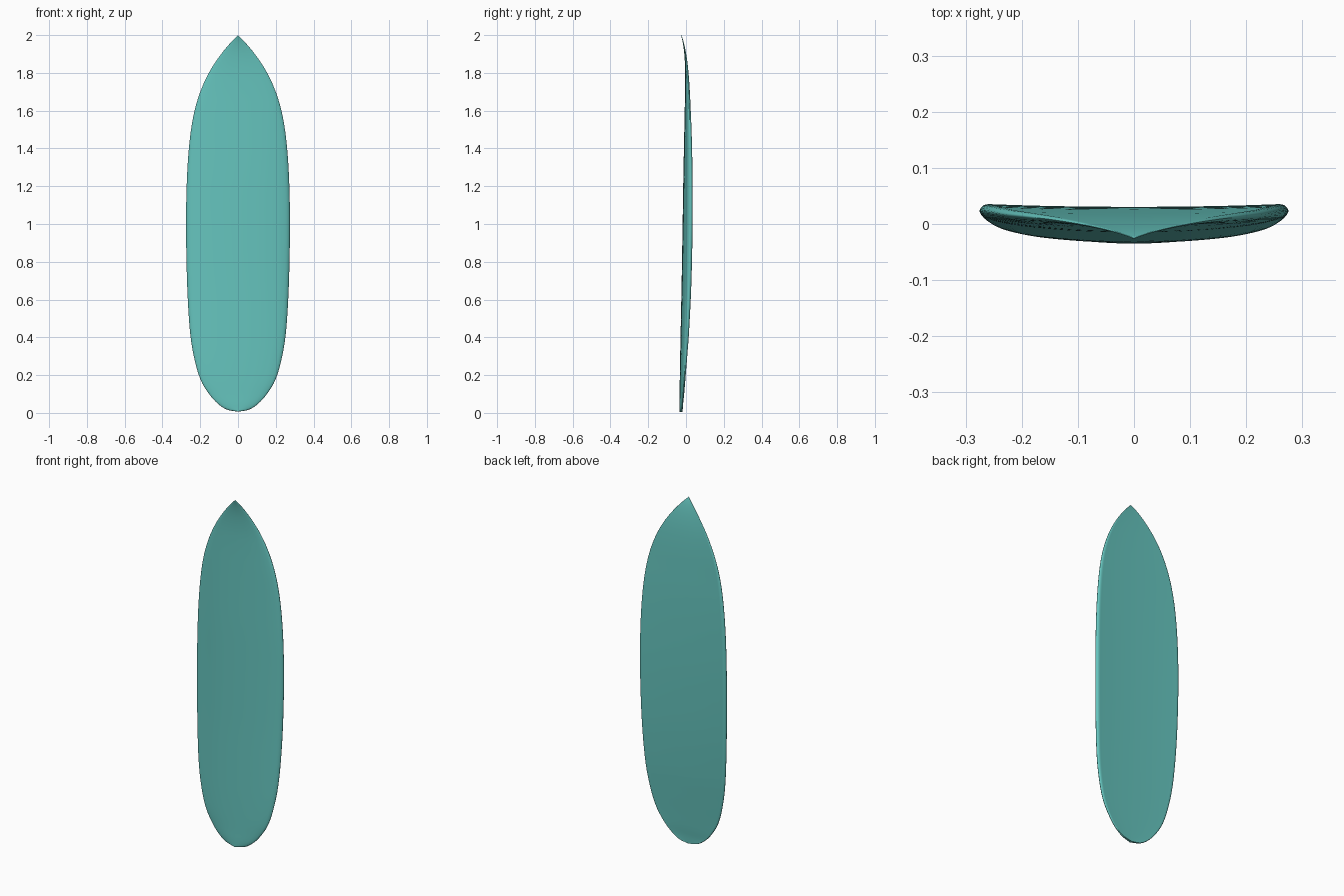
import bpy, bmesh

if "Cube" in bpy.data.objects:
    bpy.data.objects.remove(bpy.data.objects["Cube"])

# Stations along the board: height, half width, back centre y, front centre y
STATIONS = [
    (0.006, 0.000, -0.020, -0.035),
    (0.018, 0.060, -0.019, -0.035),
    (0.050, 0.108, -0.017, -0.035),
    (0.100, 0.153, -0.012, -0.034),
    (0.180, 0.200, -0.006, -0.033),
    (0.300, 0.234, 0.003, -0.031),
    (0.450, 0.256, 0.013, -0.028),
    (0.700, 0.270, 0.024, -0.023),
    (1.000, 0.275, 0.030, -0.018),
    (1.250, 0.270, 0.030, -0.014),
    (1.450, 0.255, 0.027, -0.010),
    (1.600, 0.230, 0.022, -0.007),
    (1.720, 0.192, 0.017, -0.005),
    (1.820, 0.143, 0.010, -0.005),
    (1.900, 0.089, 0.000, -0.009),
    (1.960, 0.039, -0.012, -0.017),
    (2.000, 0.000, -0.025, -0.027),
]
# Half cross-section: share of half width, share of thickness (front to back)
SECTION = [(0, 0), (.25, .03), (.5, .11), (.75, .27), (.88, .42), (.96, .58), (1, .82),
           (.985, 1.02), (.95, 1.1), (.88, 1.09), (.6, 1.04), (.3, 1.01), (0, 1)]


def smooth_path(pts, steps):
    """Catmull-Rom interpolation through points of any dimension."""
    ends = [tuple(2 * a - b for a, b in zip(pts[0], pts[1]))]
    tail = [tuple(2 * a - b for a, b in zip(pts[-1], pts[-2]))]
    p = ends + list(pts) + tail
    out = []
    for i in range(1, len(p) - 2):
        for j in range(steps):
            t = j / steps
            out.append(tuple(
                0.5 * (2 * b + (c - a) * t + (2 * a - 5 * b + 4 * c - d) * t * t
                       + (3 * b - a - 3 * c + d) * t ** 3)
                for a, b, c, d in zip(*p[i - 1:i + 3])))
    return out + [tuple(pts[-1])]


# Loft the closed section along the stations
half = smooth_path(SECTION, 3)
half[0], half[-1] = SECTION[0], SECTION[-1]
ring = half + [(-s, k) for s, k in half[-2:0:-1]]
bm = bmesh.new()
rows = [[bm.verts.new((w * s, f + (b - f) * k, z)) for s, k in ring]
        for z, w, b, f in smooth_path(STATIONS, 4)]
n = len(ring)
for lo, hi in zip(rows, rows[1:]):
    for i in range(n):
        j = (i + 1) % n
        bm.faces.new((lo[i], lo[j], hi[j], hi[i]))

# Close the tail and nose where the width shrinks to nothing
bmesh.ops.remove_doubles(bm, verts=bm.verts, dist=0.0003)
bmesh.ops.dissolve_degenerate(bm, edges=bm.edges, dist=0.0001)
bmesh.ops.recalc_face_normals(bm, faces=bm.faces)

mesh = bpy.data.meshes.new("surfboard")
bm.to_mesh(mesh)
bm.free()
board = bpy.data.objects.new("surfboard", mesh)
bpy.context.collection.objects.link(board)

# Teal finish
teal = bpy.data.materials.new("teal")
teal.diffuse_color = (0.13, 0.55, 0.51, 1)
teal.use_nodes = True
teal.node_tree.nodes["Principled BSDF"].inputs["Base Color"].default_value = teal.diffuse_color
mesh.materials.append(teal)

bpy.context.view_layer.objects.active = board
board.select_set(True)
bpy.ops.object.shade_smooth_by_angle(angle=0.7)
